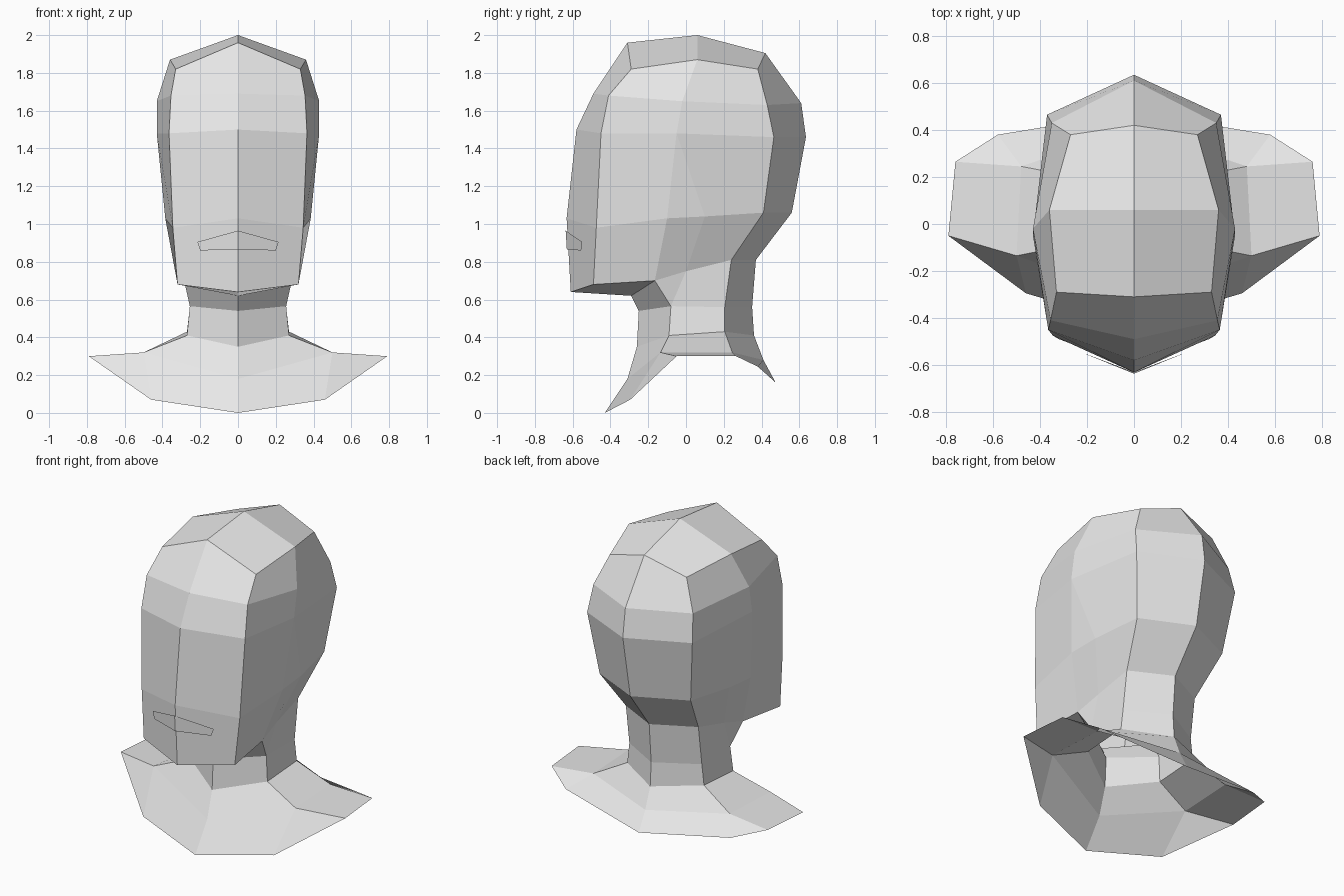
import bpy
import bmesh

cube = bpy.data.objects.get("Cube")
if cube:
    bpy.data.objects.remove(cube, do_unlink=True)

# Single clay-grey material
grey = bpy.data.materials.new("light_grey")
grey.use_nodes = True
grey.diffuse_color = (0.8, 0.8, 0.8, 1)
grey.node_tree.nodes["Principled BSDF"].inputs["Base Color"].default_value = (0.8, 0.8, 0.8, 1)


def mirrored_skin(name, rows):
    """Bridge half-rings (front to back, listed bottom to top) and mirror across x.
    Repeated points collapse a quad into a triangle."""
    bm = bmesh.new()
    verts = {}

    def vert(p):
        if p not in verts:
            verts[p] = bm.verts.new(p)
        return verts[p]

    for low, high in zip(rows, rows[1:]):
        for i in range(len(low) - 1):
            corners = list(dict.fromkeys((low[i], low[i + 1], high[i + 1], high[i])))
            if len(corners) > 2:
                bm.faces.new([vert(p) for p in corners])
    mesh = bpy.data.meshes.new(name)
    bm.to_mesh(mesh)
    bm.free()
    mesh.materials.append(grey)
    obj = bpy.data.objects.new(name, mesh)
    bpy.context.collection.objects.link(obj)
    mirror = obj.modifiers.new("mirror", "MIRROR")
    mirror.use_clip = True
    return obj


# Points shared between the head, neck and collar
jaw = (0.285, -0.165, 0.70)
jaw_mid = (0.27, 0.0, 0.75)
nape_side = (0.255, 0.24, 0.81)
nape = (0, 0.37, 0.81)
throat = (0, -0.29, 0.62)
base = [(0, -0.26, 0.35), (0.27, -0.09, 0.41), (0.27, 0.205, 0.43), (0, 0.36, 0.41)]

# Widest points of the skull, and the crown ridge
temple = (0.43, -0.05, 1.48)
upper_temple = (0.43, -0.02, 1.65)
crown_side = (0.36, 0.06, 1.87)
brow_top, crown, crown_back = (0, -0.31, 1.96), (0, 0.06, 2.0), (0, 0.42, 1.905)

# Head: underside of the jaw, then rings up to the crown ridge
mirrored_skin("head", [
    [throat, jaw, jaw, jaw_mid, nape_side, nape],
    [(0, -0.61, 0.64), (0.32, -0.49, 0.68), jaw, jaw_mid, nape_side, nape],
    [(0, -0.632, 1.03), (0.345, -0.475, 0.98), (0.385, -0.10, 1.03),
     (0.375, 0.10, 1.04), (0.32, 0.41, 1.06), (0, 0.56, 1.06)],
    [(0, -0.58, 1.50), (0.365, -0.45, 1.48), temple, temple,
     (0.37, 0.465, 1.46), (0, 0.635, 1.46)],
    [(0, -0.49, 1.69), (0.355, -0.41, 1.68), upper_temple, upper_temple,
     (0.35, 0.43, 1.63), (0, 0.61, 1.64)],
    [brow_top, (0.33, -0.29, 1.82), crown_side, crown_side,
     (0.27, 0.38, 1.82), crown_back],
    [brow_top, brow_top, crown, crown, crown_back, crown_back],
])

# Neck column
neck_front, neck_back = (0.255, -0.08, 0.565), (0.255, 0.205, 0.56)
mirrored_skin("neck", [
    [base[0], base[1], base[1], base[2], base[3]],
    [(0, -0.25, 0.54), neck_front, neck_front, neck_back, (0, 0.35, 0.56)],
    [throat, jaw, jaw_mid, nape_side, nape],
])

# Shoulder collar, an open sheet flaring from the neck
shoulder_front, shoulder_back = (0.50, -0.135, 0.32), (0.48, 0.245, 0.32)
mirrored_skin("shoulder_collar", [
    [(0, -0.43, 0), (0.46, -0.295, 0.07), (0.79, -0.05, 0.30),
     (0.76, 0.265, 0.30), (0.58, 0.38, 0.245), (0, 0.475, 0.16)],
    [(0, -0.31, 0.18), shoulder_front, shoulder_front,
     shoulder_back, shoulder_back, (0, 0.41, 0.28)],
    [base[0], base[1], base[1], base[2], base[2], base[3]],
])

# Thin mouth plate lying on the face
mirrored_skin("mouth", [
    [(0, -0.631, 0.865), (0.20, -0.555, 0.86)],
    [(0, -0.637, 0.965), (0.215, -0.55, 0.905)],
])
